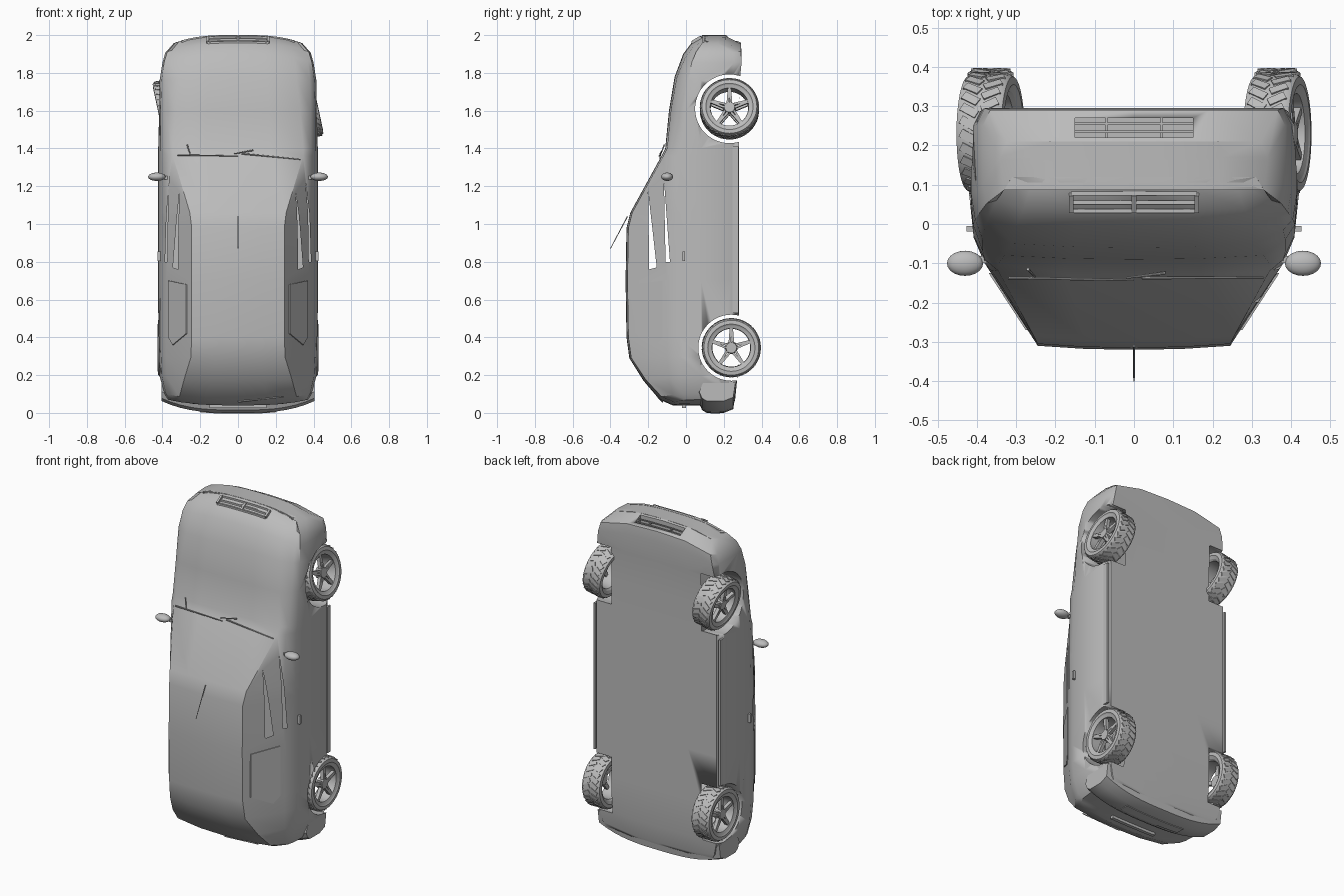
import bpy, bmesh, math
from mathutils import Matrix, Vector

if "Cube" in bpy.data.objects:
    bpy.data.objects.remove(bpy.data.objects["Cube"])

grey = bpy.data.materials.new("plain grey")
grey.use_nodes = True
grey.diffuse_color = (0.5, 0.5, 0.5, 1)
grey.node_tree.nodes["Principled BSDF"].inputs["Base Color"].default_value = grey.diffuse_color


def finish(name, bm, angle=35, recalc=True):
    if recalc:
        bmesh.ops.recalc_face_normals(bm, faces=bm.faces)
    mesh = bpy.data.meshes.new(name)
    bm.to_mesh(mesh)
    bm.free()
    mesh.materials.append(grey)
    obj = bpy.data.objects.new(name, mesh)
    bpy.context.collection.objects.link(obj)
    bpy.ops.object.select_all(action='DESELECT')
    obj.select_set(True)
    bpy.context.view_layer.objects.active = obj
    bpy.ops.object.shade_smooth_by_angle(angle=math.radians(angle))
    return obj


def loft(bm, rings, closed=True, cap=False):
    rows = [[bm.verts.new(p) for p in ring] for ring in rings]
    n = len(rows[0])
    for a, b in zip(rows, rows[1:]):
        for i in range(n if closed else n - 1):
            j = (i + 1) % n
            bm.faces.new((a[i], a[j], b[j], b[i]))
    if cap:
        bm.faces.new(rows[0])
        bm.faces.new(rows[-1])
    return rows


def sweep(name, profile, half, bend=0.0, steps=16):
    """Sweep a (y, z) profile across x, bending z towards the sides."""
    bm = bmesh.new()
    xs = [half * (2 * i / steps - 1) for i in range(steps + 1)]
    loft(bm, [[(x, y, z + bend * abs(x / 0.42) ** 3) for y, z in profile] for x in xs], cap=True)
    return finish(name, bm)


def box(bm, centre, size, rot=Matrix()):
    m = Matrix.Translation(centre) @ rot @ Matrix.Diagonal((*size, 1))
    return bmesh.ops.create_cube(bm, size=1, matrix=m)["verts"]


def rod(name, a, b, r):
    a, b = Vector(a), Vector(b)
    bm = bmesh.new()
    turn = (b - a).to_track_quat('Z', 'Y').to_matrix().to_4x4()
    bmesh.ops.create_cone(bm, cap_ends=True, segments=8, radius1=r, radius2=r * 0.6,
                          depth=(b - a).length, matrix=Matrix.Translation((a + b) / 2) @ turn)
    return finish(name, bm)


# Body stations: z, half width, belt x, belt y, roof x, roof y, bottom y
stations = [
    (.04, .37, .35, -.03, .30, -.06, .25), (.07, .39, .36, -.07, .31, -.13, .26),
    (.17, .415, .375, -.09, .285, -.215, .27), (.29, .42, .38, -.10, .25, -.29, .28),
    (.40, .42, .38, -.10, .245, -.305, .28), (.70, .42, .38, -.10, .245, -.31, .28),
    (.98, .42, .38, -.10, .245, -.305, .28), (1.06, .42, .38, -.10, .255, -.285, .28),
    (1.36, .42, .38, -.09, .345, -.12, .28), (1.40, .42, .385, -.07, .345, -.10, .28),
    (1.6, .42, .385, -.04, .33, -.08, .28), (1.78, .415, .38, -.015, .31, -.05, .285),
    (1.9, .40, .37, .02, .30, -.005, .295), (1.96, .385, .35, .06, .28, .04, .29),
    (2.0, .34, .31, .12, .26, .105, .21)]


def bent(x, y, z):
    side = abs(x / .42) ** 3
    nose, tail = max(0, (z - 1.7) / .3), max(0, (.35 - z) / .35)
    return (x, y, z + side * (.05 * tail - .08 * nose))


def section(st, scale=1.0):
    z, w, bx, by, rx, ry, bot = st
    half = [(w * .5, bot), (w * .95, bot), (w, bot - .04), (w, max(.08, by + .04)),
            (w * .7 + bx * .3, by * .55 + .02), (bx, by), (rx, ry), (rx * .5, ry - .008)]
    ring = [(0, bot)] + half + [(0, ry - .01)] + [(-x, y) for x, y in reversed(half)]
    return [bent(x * scale, y, z) for x, y in ring]


caps = (0, .33, .66)
rings = [section(stations[0], s) for s in caps] + [section(s) for s in stations]
rings += [section(stations[-1], s) for s in reversed(caps)]
bm = bmesh.new()
loft(bm, rings)
bmesh.ops.remove_doubles(bm, verts=bm.verts, dist=1e-4)
bmesh.ops.dissolve_degenerate(bm, edges=bm.edges, dist=1e-5)
body = finish("body_shell", bm)
body.data.materials.append(grey)

# Cutters: wheel arches, window gaps and lower intake; index 1 marks open faces
axles = {"front": (.23, 1.61, .182), "rear": (.24, .345, .175)}
gaps = [[(-.2, 1.17), (-.195, .76), (-.155, .77)], [(-.117, 1.24), (-.108, .8), (-.085, .8)]]
bm = bmesh.new()
for s in (-1, 1):
    for y, z, r in axles.values():
        m = Matrix.Translation((s * .45, y, z)) @ Matrix.Rotation(math.pi / 2, 4, 'Y')
        bmesh.ops.create_cone(bm, cap_ends=True, segments=48, radius1=r, radius2=r, depth=.3, matrix=m)
    for gap in gaps:
        loft(bm, [[(s * x, y, z) for y, z in gap] for x in (.2, .6)], cap=True)
box(bm, (0, .245, 2.0), (.3, .05, .12))
for f in bm.faces:
    c = f.calc_center_median()
    f.material_index = int(abs(c.x) < .305 and abs(c.x) > .29 or c.y < 0)
cutter = finish("cutter", bm)
cutter.data.materials.append(grey)
cutter.hide_render = True
mod = body.modifiers.new("openings", 'BOOLEAN')
mod.operation, mod.solver, mod.object = 'DIFFERENCE', 'EXACT', cutter
bpy.context.view_layer.objects.active = body
bpy.ops.object.modifier_apply(modifier=mod.name)
bpy.data.objects.remove(cutter)
bm = bmesh.new()
bm.from_mesh(body.data)
bmesh.ops.delete(bm, geom=[f for f in bm.faces if f.material_index == 1], context='FACES')
bm.to_mesh(body.data)
bm.free()
body.data.materials.pop()

# Bumper, grille and intake bars
sweep("rear_bumper", [(.07, .05), (.085, .015), (.11, 0), (.2, 0), (.25, .02), (.262, .1), (.1, .12)], .405, .07)
sweep("rear_bumper_panel", [(.13, -.004), (.18, -.004), (.18, .002), (.13, .002)], .2, .07)
sweep("rear_plate_ledge", [(-.02, .025), (0, .025), (0, .06), (-.02, .06)], .15, .04)


def bar(name, y, z, half, t=.006):
    sweep(name, [(y - t, z - t), (y + t, z - t), (y + t, z + t), (y - t, z + t)], half, -.08)


for i, y in enumerate((.033, .055, .078)):
    bar(f"grille_bar_{i}", y, 1.963 + (y - .033) * .62, .16, .005)
for i, y in enumerate((.235, .255)):
    bar(f"intake_bar_{i}", y, 1.973 - i * .008, .15, .003)
bar("bumper_trim", .1, 1.995, .3, .006)
bm = bmesh.new()
for x in (-.16, 0, .16):
    box(bm, (x, .055, 1.973), (.012, .05, .02), Matrix.Rotation(.55, 4, 'X'))
for x in (-.07, .07):
    box(bm, (x, .245, 1.966), (.005, .05, .008))
for s in (-1, 1):
    for y in (.232, .26):
        box(bm, (s * .2, y, 2.19 - y), (.08, .006, .01))
finish("grille_posts", bm)

# Side trim: quarter windows, sills, handles
bm = bmesh.new()
for s in (-1, 1):
    pane = [(-.27, .68), (-.125, .70), (-.125, .40), (-.16, .36), (-.27, .42)]
    loft(bm, [[(s * (.38 + (y + .1) * .65 + d), y, z) for y, z in pane] for d in (0, .006)], cap=True)
    box(bm, (s * .418, .262, .97), (.012, .03, .88))
    box(bm, (s * .418, -.012, .83), (.016, .014, .05))
finish("side_trim", bm)

# Mirrors
for s, side in ((-1, "right"), (1, "left")):
    bm = bmesh.new()
    m = Matrix.Translation((s * .43, -.1, 1.25)) @ Matrix.Diagonal((.046, .032, .022, 1))
    bmesh.ops.create_uvsphere(bm, u_segments=20, v_segments=12, radius=1, matrix=m)
    box(bm, (s * .385, -.09, 1.245), (.05, .018, .018))
    finish(f"{side}_mirror", bm)

# Wipers and antenna
rod("left_wiper", (.02, -.137, 1.372), (.33, -.137, 1.342), .004)
rod("right_wiper", (-.32, -.137, 1.365), (.0, -.143, 1.36), .004)
rod("left_wiper_arm", (.08, -.125, 1.39), (-.02, -.137, 1.372), .004)
rod("right_wiper_arm", (-.27, -.115, 1.42), (-.25, -.137, 1.36), .004)
rod("rear_wiper", (0, -.125, .06), (.24, -.15, .085), .005)
rod("antenna", (0, -.31, 1.04), (0, -.4, .87), .003)

# Wheels: tyre and rim are turned around x, outer side at +x
tyre = [(-.05, .108), (-.06, .125), (-.058, .145), (-.045, .153), (.045, .153), (.058, .145), (.06, .125), (.05, .108)]
rim = [(-.05, .108), (.05, .108), (.054, .113), (.056, .118), (.05, .102), (-.04, .1)]


def turn(bm, profile, segs=48):
    rings = []
    for k in range(segs + 1):
        a = math.tau * k / segs
        rings.append([(x, r * math.cos(a), r * math.sin(a)) for x, r in profile])
    loft(bm, rings)


def wheel(name, place, side):
    bm = bmesh.new()
    turn(bm, tyre)
    turn(bm, rim)
    for k in range(5):
        spin = Matrix.Rotation(math.tau * k / 5, 4, 'X')
        for d in (-1, 1):
            tilt = spin @ Matrix.Rotation(d * .08, 4, 'X')
            box(bm, tilt @ Vector((.035, d * .011, .066)), (.02, .012, .078), tilt)
    hub = Matrix.Translation((.03, 0, 0)) @ Matrix.Rotation(math.pi / 2, 4, 'Y')
    bmesh.ops.create_cone(bm, cap_ends=True, segments=24, radius1=.034, radius2=.028, depth=.035, matrix=hub)
    # Slanted tread blocks
    for k in range(28):
        for d in (-1, 1):
            spin = Matrix.Rotation(math.tau * (k + d * .25) / 28, 4, 'X')
            slant = spin @ Matrix.Rotation(d * .5, 4, 'Z')
            box(bm, spin @ Vector((d * .025, 0, .153)), (.046, .022, .006), slant)
    bmesh.ops.transform(bm, matrix=place @ Matrix.Diagonal((side, 1, 1, 1)), verts=bm.verts)
    bmesh.ops.remove_doubles(bm, verts=bm.verts, dist=1e-5)
    finish(name, bm)


for axle, (y, z, r) in axles.items():
    steer = math.radians(-12 if axle == "front" else 0)
    for s, side in ((-1, "right"), (1, "left")):
        place = Matrix.Translation((s * .365, y, z)) @ Matrix.Rotation(steer, 4, 'Y')
        wheel(f"{axle}_{side}_wheel", place, s)
